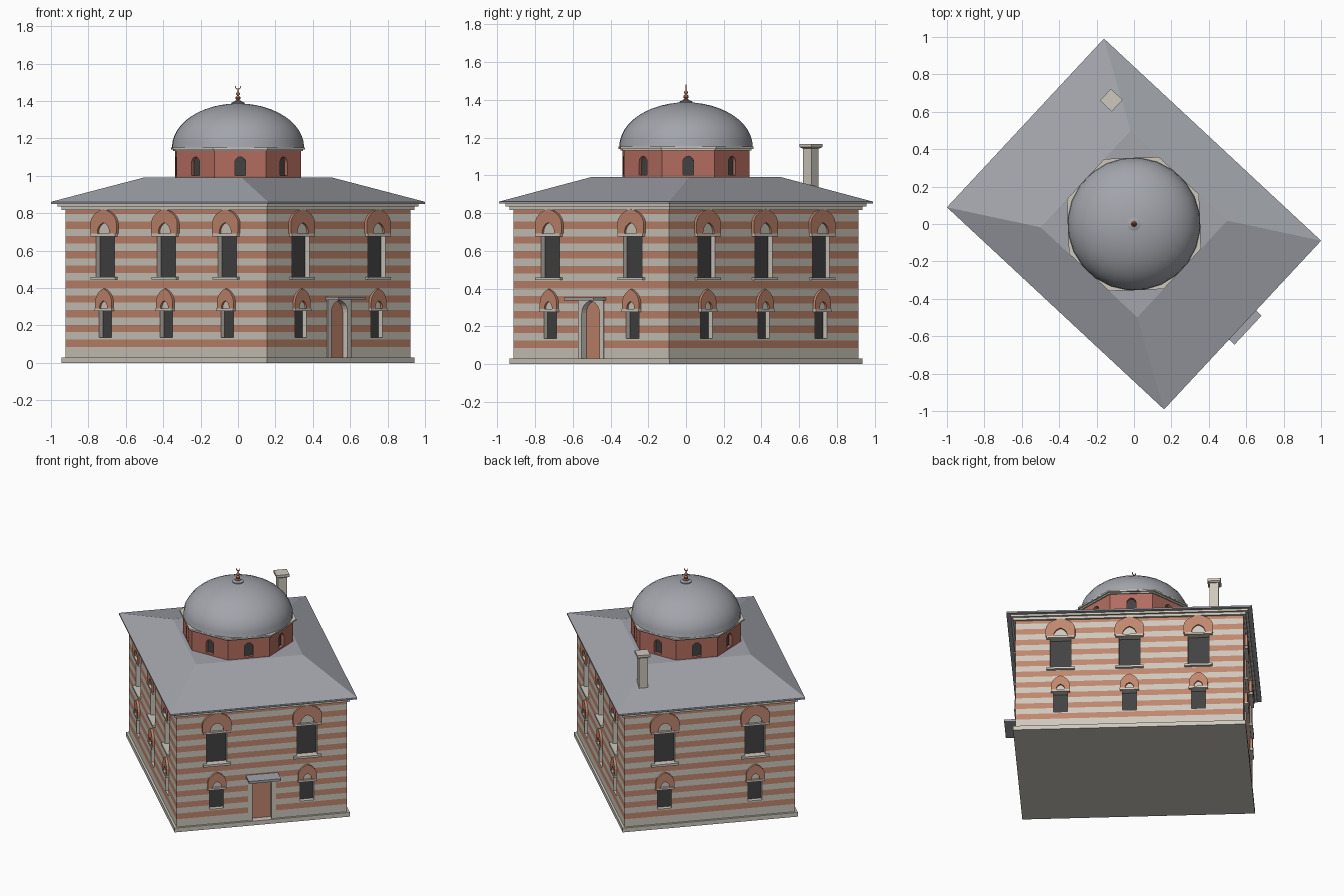
import bpy, bmesh, math
from mathutils import Matrix, Vector

cube = bpy.data.objects.get("Cube")
if cube:
    bpy.data.objects.remove(cube, do_unlink=True)

TURN = math.radians(-42.95)   # the whole building stands turned on its plot
A, B = 0.736, 0.563           # half length and half width of the walls
DRUM = 0.333                  # drum centre to face


def material(name, r, g, b):
    m = bpy.data.materials.new(name)
    m.use_nodes = True
    m.diffuse_color = (r, g, b, 1)
    m.node_tree.nodes["Principled BSDF"].inputs["Base Color"].default_value = (r, g, b, 1)
    return m


STONE = material("pale stone", 0.62, 0.58, 0.51)
BRICK = material("terracotta brick", 0.53, 0.24, 0.155)
RED = material("red plaster", 0.45, 0.155, 0.115)
LEAD = material("lead grey", 0.36, 0.375, 0.41)
GLASS = material("dark glass", 0.055, 0.055, 0.055)
COPPER = material("copper", 0.42, 0.18, 0.11)


def finish(name, bm, *mats):
    bmesh.ops.recalc_face_normals(bm, faces=bm.faces)
    me = bpy.data.meshes.new(name)
    bm.to_mesh(me)
    bm.free()
    for m in mats:
        me.materials.append(m)
    ob = bpy.data.objects.new(name, me)
    ob.rotation_euler.z = TURN
    bpy.context.collection.objects.link(ob)
    return ob


def skin(bm, rings):
    """Join rings of points into a closed solid."""
    loops = [[bm.verts.new(p) for p in ring] for ring in rings]
    n = len(loops[0])
    for lo, hi in zip(loops, loops[1:]):
        for i in range(n):
            bm.faces.new((lo[i], lo[(i + 1) % n], hi[(i + 1) % n], hi[i]))
    bm.faces.new(loops[0][::-1])
    bm.faces.new(loops[-1])


def stack(name, layers, *mats, at=(0, 0)):
    """Rectangles of half sizes (hx, hy) at height z, lofted upward."""
    bm = bmesh.new()
    skin(bm, [[(at[0] + sx * hx, at[1] + sy * hy, z)
               for sx, sy in ((-1, -1), (1, -1), (1, 1), (-1, 1))] for hx, hy, z in layers])
    return finish(name, bm, *mats)


def lathe(name, profile, n, mat, smooth=False):
    bm = bmesh.new()
    skin(bm, [[(r * math.cos((i + 0.5) * math.tau / n), r * math.sin((i + 0.5) * math.tau / n), z)
               for i in range(n)] for r, z in profile])
    ob = finish(name, bm, mat)
    if smooth:
        bpy.ops.object.select_all(action='DESELECT')
        ob.select_set(True)
        bpy.context.view_layer.objects.active = ob
        bpy.ops.object.shade_smooth_by_angle(angle=math.radians(40))
    return ob


def prism(bm, outline, wall, d0, d1):
    """Extrude a (sideways, height) outline from depth d0 to d1 on a wall (angle, distance)."""
    turn = Matrix.Rotation(wall[0], 3, 'Z')
    skin(bm, [[turn @ Vector((s, -wall[1] - d, z)) for s, z in outline] for d in (d0, d1)])


def rect(s, w, z0, z1):
    return [(s - w, z0), (s + w, z0), (s + w, z1), (s - w, z1)]


def arch(s, w, z0, spring, apex, point=0.5, n=6):
    """Arch outline from right foot over the apex to left foot."""
    c = point * w
    end = math.acos(c / (w + c))
    top = math.sin(end)
    half = [(w, z0)] + [((w + c) * math.cos(end * i / n) - c,
                         spring + (apex - spring) * math.sin(end * i / n) / top)
                        for i in range(n + 1)]
    half[-1] = (0, apex)
    return [(s + x, z) for x, z in half] + [(s - x, z) for x, z in half[-2::-1]]


def carve(ob, cutter_bm):
    cutter = finish("cutter", cutter_bm)
    cutter.hide_render = True
    mod = ob.modifiers.new("openings", 'BOOLEAN')
    mod.operation, mod.solver, mod.object = 'DIFFERENCE', 'EXACT', cutter
    bpy.context.view_layer.objects.active = ob
    bpy.ops.object.modifier_apply(modifier=mod.name)
    bpy.data.objects.remove(cutter, do_unlink=True)


# Striped walls: alternate courses of stone and brick
edges = [0.0] + [0.085 + 0.0395 * i for i in range(19)] + [0.835]
walls = stack("walls", [(A, B, z) for z in edges], STONE, BRICK)
for f in walls.data.polygons:
    z = f.center.z
    if abs(f.normal.z) < 0.5 and z > 0.085:
        f.material_index = 1 - int((z - 0.085) / 0.0395) % 2

# Plinth, cornices and hipped roof with a flat square top
stack("plinth", [(A + 0.015, B + 0.015, 0), (A + 0.015, B + 0.015, 0.03)], STONE)
for name, out, z0, z1 in (("lower_cornice", 0.015, 0.818, 0.836), ("upper_cornice", 0.03, 0.836, 0.85)):
    stack(name, [(A + out, B + out, z0), (A + out, B + out, z1)], STONE)
stack("roof", [(0.793, 0.616, 0.85), (0.793, 0.616, 0.861), (0.353, 0.353, 0.992)], LEAD)

# Windows with lintels, sills and pointed brick arches on all four sides
cuts, panes, trims, arches, fills = (bmesh.new() for _ in range(5))
for k in range(4):
    wall = (k * math.pi / 2, A if k % 2 else B)
    for s in ((-0.298, 0.298) if k % 2 else (-0.445, 0, 0.445)):
        # half width, bottom, top, lintel half width, arch (half, spring, apex), fill (half, apex)
        for w, z0, z1, lw, ow, osp, oap, iw, iap in (
                (0.067, 0.46, 0.677, 0.09, 0.095, 0.745, 0.822, 0.043, 0.75),
                (0.046, 0.135, 0.277, 0.062, 0.061, 0.32, 0.397, 0.027, 0.332)):
            base = z1 + 0.014
            prism(cuts, rect(s, w, z0, z1), wall, -0.04, 0.02)
            prism(panes, rect(s, w, z0, z1), wall, -0.045, -0.03)
            prism(trims, rect(s, lw, z1, base), wall, -0.01, 0.02)
            outer = arch(s, ow, base, osp, oap)
            inner = arch(s, iw, base, base + 0.008, iap)
            prism(arches, outer + inner[::-1], wall, -0.01, 0.016)
            prism(fills, inner, wall, -0.01, 0.004)
            if z0 > 0.3:
                prism(trims, rect(s, lw, z0 - 0.015, z0), wall, -0.01, 0.02)

# Doorway on the short front side
front = (math.pi / 2, A)
door = arch(0, 0.064, 0.03, 0.27, 0.335, 0.15)
prism(cuts, door, front, -0.04, 0.02)
door_bm, frame_bm, canopy_bm = bmesh.new(), bmesh.new(), bmesh.new()
prism(door_bm, door, front, -0.045, -0.03)
prism(frame_bm, arch(0, 0.092, 0.03, 0.336, 0.34, 0) + door[::-1], front, -0.005, 0.006)
prism(canopy_bm, rect(0, 0.106, 0.336, 0.353), front, -0.01, 0.097)
carve(walls, cuts)
finish("door", door_bm, BRICK)
finish("door_frame", frame_bm, STONE)
finish("door_canopy", canopy_bm, LEAD)
finish("window_panes", panes, GLASS)
finish("lintels_and_sills", trims, STONE)
finish("window_arches", arches, BRICK)
finish("arch_fills", fills, STONE)

# Octagonal drum with an arched window on each face
OCT = 1 / math.cos(math.pi / 8)
drum = lathe("drum", [(DRUM * OCT, 0.98), (DRUM * OCT, 1.14)], 8, RED)
cuts, panes = bmesh.new(), bmesh.new()
for k in range(8):
    outline = arch(0, 0.029, 1.003, 1.07, 1.102, 0.1)
    prism(cuts, outline, (k * math.pi / 4, DRUM), -0.03, 0.02)
    prism(panes, outline, (k * math.pi / 4, DRUM), -0.035, -0.02)
carve(drum, cuts)
finish("drum_panes", panes, GLASS)
lathe("drum_cornice", [(0.342 * OCT, 1.132), (0.342 * OCT, 1.141), (0.353 * OCT, 1.141),
                       (0.353 * OCT, 1.152)], 8, STONE)

# Dome
profile = [(0.345, 1.146), (0.357, 1.146)]
profile += [(0.355 * math.cos(t), 1.152 + 0.235 * math.sin(t))
            for t in (i * math.pi / 24 for i in range(12))]
lathe("dome", profile + [(0.01, 1.387)], 24, LEAD, True)

# Finial with a crescent
lathe("finial_base", [(0.036, 1.38), (0.036, 1.391), (0.022, 1.397)], 16, LEAD, True)
lathe("finial", [(0.018, 1.393), (0.018, 1.4), (0.007, 1.405), (0.014, 1.413), (0.014, 1.42),
                 (0.005, 1.43), (0.01, 1.437), (0.01, 1.443), (0.004, 1.45), (0.003, 1.462)],
      12, COPPER, True)
crescent = bmesh.new()
arc = [math.radians(a) for a in range(-200, 21, 20)]
prism(crescent, [(0.015 * math.cos(t), 1.475 + 0.015 * math.sin(t)) for t in arc]
      + [(0.012 * math.cos(t), 1.478 + 0.012 * math.sin(t)) for t in arc[::-1]],
      (math.pi / 4, 0), -0.002, 0.002)
finish("crescent", crescent, COPPER)

# Chimney
stack("chimney", [(0.029, 0.029, 0.87), (0.029, 0.029, 1.15)], STONE, at=(-0.54, 0.402))
stack("chimney_cap", [(0.032, 0.032, 1.142), (0.043, 0.043, 1.15), (0.043, 0.043, 1.167)],
      STONE, at=(-0.54, 0.402))
